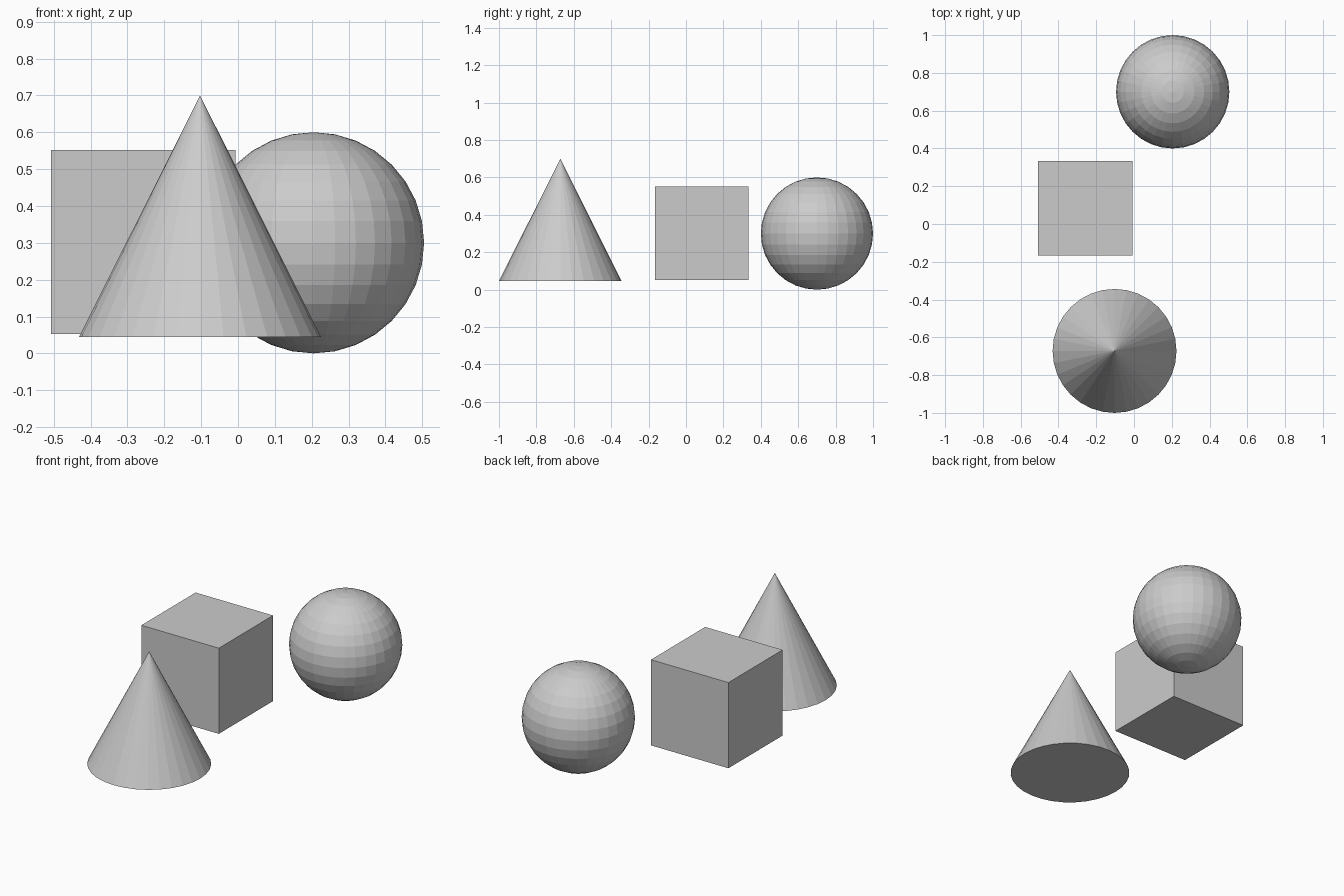
import bpy

# Remove the default object
default = bpy.data.objects.get("Cube")
if default:
    bpy.data.objects.remove(default, do_unlink=True)

# Single neutral material
GREY = (0.6, 0.6, 0.6, 1.0)
grey = bpy.data.materials.new("light grey")
grey.use_nodes = True
grey.diffuse_color = GREY
grey.node_tree.nodes["Principled BSDF"].inputs["Base Color"].default_value = GREY


def finish(name):
    """Name the newest primitive, keep it flat shaded and colour it."""
    obj = bpy.context.object
    obj.name = obj.data.name = name
    obj.data.materials.append(grey)
    bpy.ops.object.shade_flat()


# Cone at the front
base, tip = 0.045, 0.7
bpy.ops.mesh.primitive_cone_add(
    vertices=32, radius1=0.328, radius2=0, depth=tip - base,
    location=(-0.103, -0.672, (base + tip) / 2))
finish("cone")

# Box in the middle
bpy.ops.mesh.primitive_cube_add(size=0.5, location=(-0.257, 0.083, 0.302))
finish("box")

# Faceted ball at the back
bpy.ops.mesh.primitive_uv_sphere_add(
    segments=32, ring_count=16, radius=0.3, location=(0.205, 0.7, 0.3))
finish("ball")
